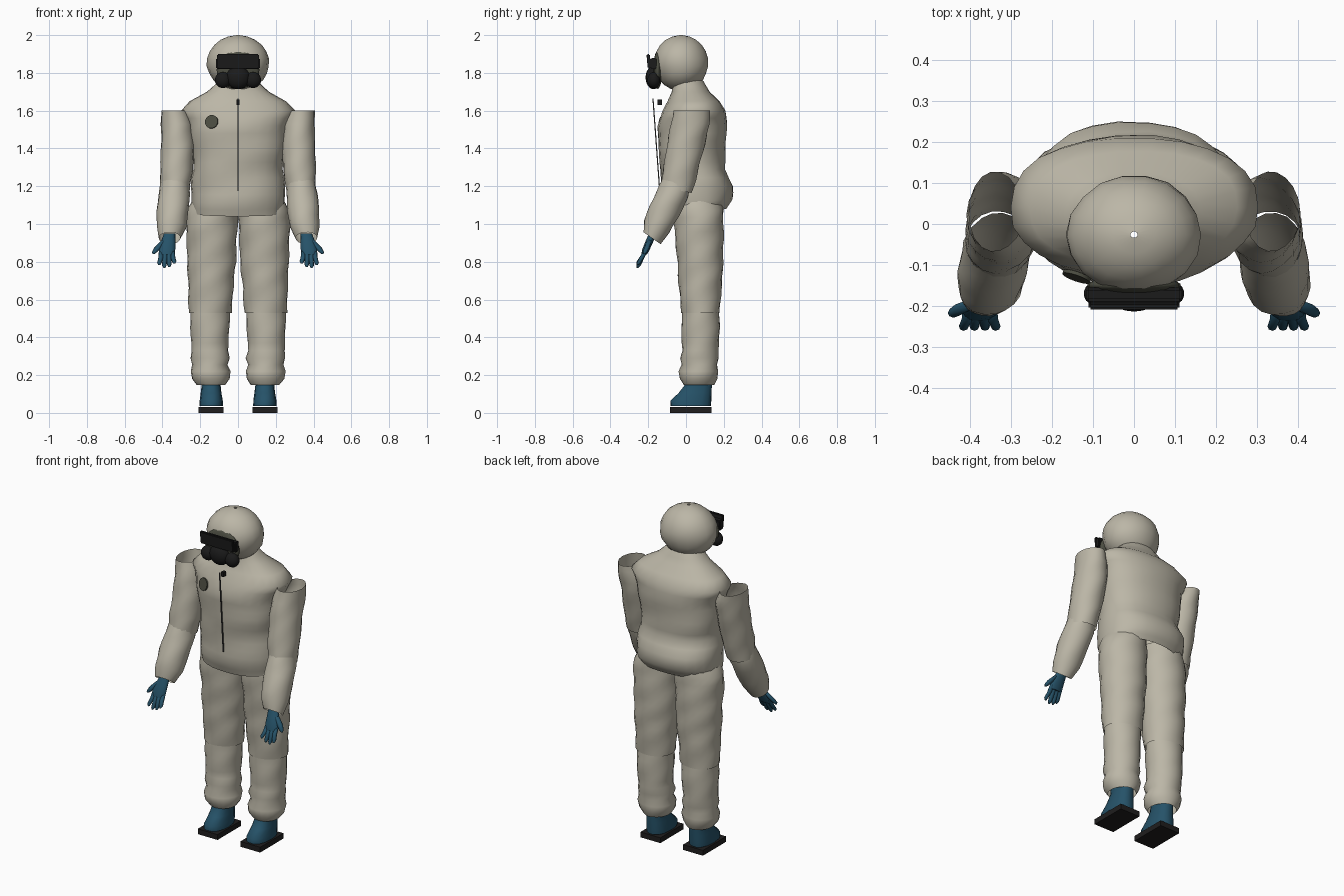
import bpy, bmesh, math, random
from mathutils import Vector
from mathutils.bvhtree import BVHTree

if "Cube" in bpy.data.objects:
    bpy.data.objects.remove(bpy.data.objects["Cube"])

random.seed(4)


def material(name, rgb):
    m = bpy.data.materials.new(name)
    m.diffuse_color = (*rgb, 1)
    m.use_nodes = True
    m.node_tree.nodes["Principled BSDF"].inputs["Base Color"].default_value = m.diffuse_color
    return m


SUIT = material("suit beige", (0.50, 0.47, 0.385))
BLUE = material("rubber blue", (0.019, 0.085, 0.14))
BLACK = material("mask black", (0.011, 0.011, 0.011))
SOLE = material("sole black", (0.014, 0.013, 0.013))
OLIVE = material("badge olive", (0.07, 0.072, 0.052))
ZIP = material("zip grey", (0.06, 0.06, 0.058))


def finish(name, bm, mat, angle=180):
    me = bpy.data.meshes.new(name)
    bm.to_mesh(me)
    bm.free()
    me.materials.append(mat)
    ob = bpy.data.objects.new(name, me)
    bpy.context.collection.objects.link(ob)
    bpy.ops.object.select_all(action='DESELECT')
    ob.select_set(True)
    bpy.context.view_layer.objects.active = ob
    bpy.ops.object.shade_smooth_by_angle(angle=math.radians(angle))
    return ob


def power(v, e):
    return math.copysign(abs(v) ** e, v)


def loft(name, rings, mat, s=1, n=20, step=0.04, fold=0.0, jitter=0.0,
         square=1.0, caps=False, k=40, m=3):
    """Tube through rings (x, y, z, rx, ry, tilt), listed bottom to top.
    fold adds spiral cloth creases, s mirrors the x positions."""
    rows = []
    for a, b in zip(rings, rings[1:]):
        cuts = max(1, round((b[2] - a[2]) / step))
        rows += [[p + (q - p) * i / cuts for p, q in zip(a, b)] for i in range(cuts)]
    rows.append(rings[-1])
    bm = bmesh.new()
    loops = []
    for x, y, z, rx, ry, tilt in rows:
        loop = []
        for i in range(n):
            t = 2 * math.pi * i / n
            r = 1 + fold * (math.sin(k * z - m * t) + 0.5 * math.sin(0.6 * k * z + 2 * t + 1))
            r += random.uniform(-jitter, jitter)
            dx = rx * r * power(math.cos(t), square)
            dy = ry * r * power(math.sin(t), square)
            loop.append(bm.verts.new((s * x + dx, y + dy, z + tilt * dy)))
        loops.append(loop)
    for lo, hi in zip(loops, loops[1:]):
        for i in range(n):
            j = (i + 1) % n
            bm.faces.new((lo[i], lo[j], hi[j], hi[i]))
    if caps:
        bm.faces.new(loops[0][::-1])
        bm.faces.new(loops[-1])
    return finish(name, bm, mat, 60 if caps else 180)


def box(name, centre, size, mat, tilt=0, bevel=0.0):
    bm = bmesh.new()
    bmesh.ops.create_cube(bm, size=1)
    for v in bm.verts:
        v.co = Vector(a * b for a, b in zip(v.co, size))
    if bevel:
        bmesh.ops.bevel(bm, geom=bm.edges[:], offset=bevel, segments=2, affect='EDGES')
    ob = finish(name, bm, mat, 30)
    ob.location, ob.rotation_euler.x = centre, tilt
    return ob


def ball(name, centre, radii, mat):
    bm = bmesh.new()
    bmesh.ops.create_uvsphere(bm, u_segments=18, v_segments=12, radius=1)
    for v in bm.verts:
        v.co = Vector(a * b for a, b in zip(v.co, radii))
    ob = finish(name, bm, mat)
    ob.location = centre
    return ob


# Jacket body, open at the hem
jacket = loft("jacket", [
    (0, .05, 1.06, .235, .165, .12), (0, .055, 1.12, .252, .188, .05),
    (0, .058, 1.20, .250, .192, 0), (0, .035, 1.29, .236, .170, 0),
    (0, .032, 1.40, .245, .180, 0), (0, .034, 1.52, .268, .180, 0),
    (0, .042, 1.60, .298, .170, 0), (0, .040, 1.65, .250, .140, 0),
    (0, .025, 1.70, .165, .100, 0), (0, .010, 1.76, .100, .080, 0)],
    SUIT, n=26, fold=.016, jitter=.008, square=.88, k=32, m=2)

# Hood, a creased ball with a tiny hole at the crown
hood = []
for i in range(11):
    a = math.radians(-68 + 155 * i / 10)
    c = math.cos(a)
    hood.append((0, -.026, 1.852 + .148 * math.sin(a), .165 * c, .146 * c, 0))
loft("hood", hood, SUIT, n=18, step=1, fold=.008, jitter=.012)

# Face opening, goggles and breathing mask
ball("face_seal", (0, -.150, 1.815), (.115, .024, .100), OLIVE)
box("goggle_lens", (0, -.197, 1.862), (.222, .018, .076), BLACK, math.radians(5), .005)
box("goggle_frame", (0, -.172, 1.850), (.235, .034, .060), BLACK, 0, .006)
ball("mask_front", (0, -.172, 1.775), (.063, .042, .061), BLACK)
for s in (1, -1):
    ball("mask_filter", (s * .080, -.170, 1.762), (.043, .034, .042), BLACK)

# Zip with pull tab
box("zip", (0, -.157, 1.42), (.006, .006, .49), ZIP, math.atan(.035 / .48))
box("zip_pull", (0, -.138, 1.645), (.016, .024, .028), BLACK)

# Round chest badge laid on the jacket
bm = bmesh.new()
bm.from_mesh(jacket.data)
hit, normal, _, _ = BVHTree.FromBMesh(bm).ray_cast(Vector((-.138, -1, 1.54)), Vector((0, 1, 0)))
bm.free()
bm = bmesh.new()
bmesh.ops.create_cone(bm, cap_ends=True, segments=18, radius1=.036, radius2=.036, depth=.009)
badge = finish("chest_badge", bm, OLIVE, 30)
badge.location = hit + normal * .006
badge.rotation_euler = normal.to_track_quat('Z', 'Y').to_euler()

for s in (1, -1):
    side = "left" if s > 0 else "right"
    # Sleeves, open at both ends
    loft(side + "_upper_sleeve", [
        (.333, -.050, 1.18, .078, .082, -.2), (.326, -.030, 1.28, .086, .093, -.1),
        (.320, 0, 1.42, .088, .100, 0), (.324, .022, 1.53, .084, .103, 0),
        (.338, .030, 1.60, .066, .098, 0)],
        SUIT, s, n=18, fold=.022, jitter=.01)
    loft(side + "_lower_sleeve", [
        (.362, -.180, .925, .058, .045, -.7), (.352, -.155, .985, .078, .066, -.5),
        (.346, -.115, 1.07, .083, .078, -.4), (.338, -.070, 1.16, .083, .082, -.25),
        (.334, -.050, 1.22, .076, .076, -.2)],
        SUIT, s, n=18, fold=.022, jitter=.01)
    # Glove palm, fingers and outward thumb
    loft(side + "_glove_palm", [
        (.378, -.222, .838, .038, .015, 0), (.376, -.212, .865, .044, .020, 0),
        (.370, -.195, .905, .038, .021, 0), (.362, -.175, .950, .030, .021, 0)],
        BLUE, s, n=12, caps=True)
    for i, tip in enumerate((.790, .773, .768, .782)):
        x0, x1 = .345 + .021 * i, .338 + .026 * i
        loft(side + "_glove_finger", [
            (x1, -.256, tip, .005, .005, 0), (x1, -.250, tip + .012, .012, .011, 0),
            (x0, -.232, .825, .013, .013, 0), (x0, -.212, .860, .011, .011, 0)],
            BLUE, s, n=8, caps=True)
    loft(side + "_glove_thumb", [
        (.447, -.220, .842, .006, .006, 0), (.441, -.217, .852, .014, .012, 0),
        (.424, -.207, .875, .019, .014, 0), (.390, -.192, .915, .014, .013, 0)],
        BLUE, s, n=8, caps=True)
    # Trouser leg in two overlapping tubes
    loft(side + "_upper_leg", [
        (.147, .077, .53, .112, .102, 0), (.144, .076, .66, .120, .112, 0),
        (.140, .075, .80, .128, .122, 0), (.139, .068, 1.0, .137, .130, 0),
        (.135, .068, 1.07, .135, .130, 0), (.122, .068, 1.14, .112, .120, 0)],
        SUIT, s, fold=.022, jitter=.006)
    loft(side + "_lower_leg", [
        (.143, .068, .148, .076, .080, 0), (.145, .066, .18, .100, .098, 0),
        (.146, .067, .22, .105, .105, 0), (.148, .072, .255, .093, .094, 0),
        (.146, .070, .29, .103, .102, 0), (.150, .076, .33, .096, .096, 0),
        (.149, .077, .45, .104, .101, 0), (.147, .077, .56, .104, .098, 0)],
        SUIT, s, fold=.016, jitter=.006)
    # Boot and flat sole
    loft(side + "_boot", [
        (.142, .025, .036, .062, .108, 0), (.142, .027, .065, .061, .110, 0),
        (.142, .048, .105, .055, .088, 0), (.142, .066, .150, .050, .072, 0),
        (.142, .068, .200, .050, .070, 0)],
        BLUE, s, n=14, square=.85, fold=.012, caps=True)
    box(side + "_sole", (s * .142, .025, .016), (.132, .222, .032), SOLE)
